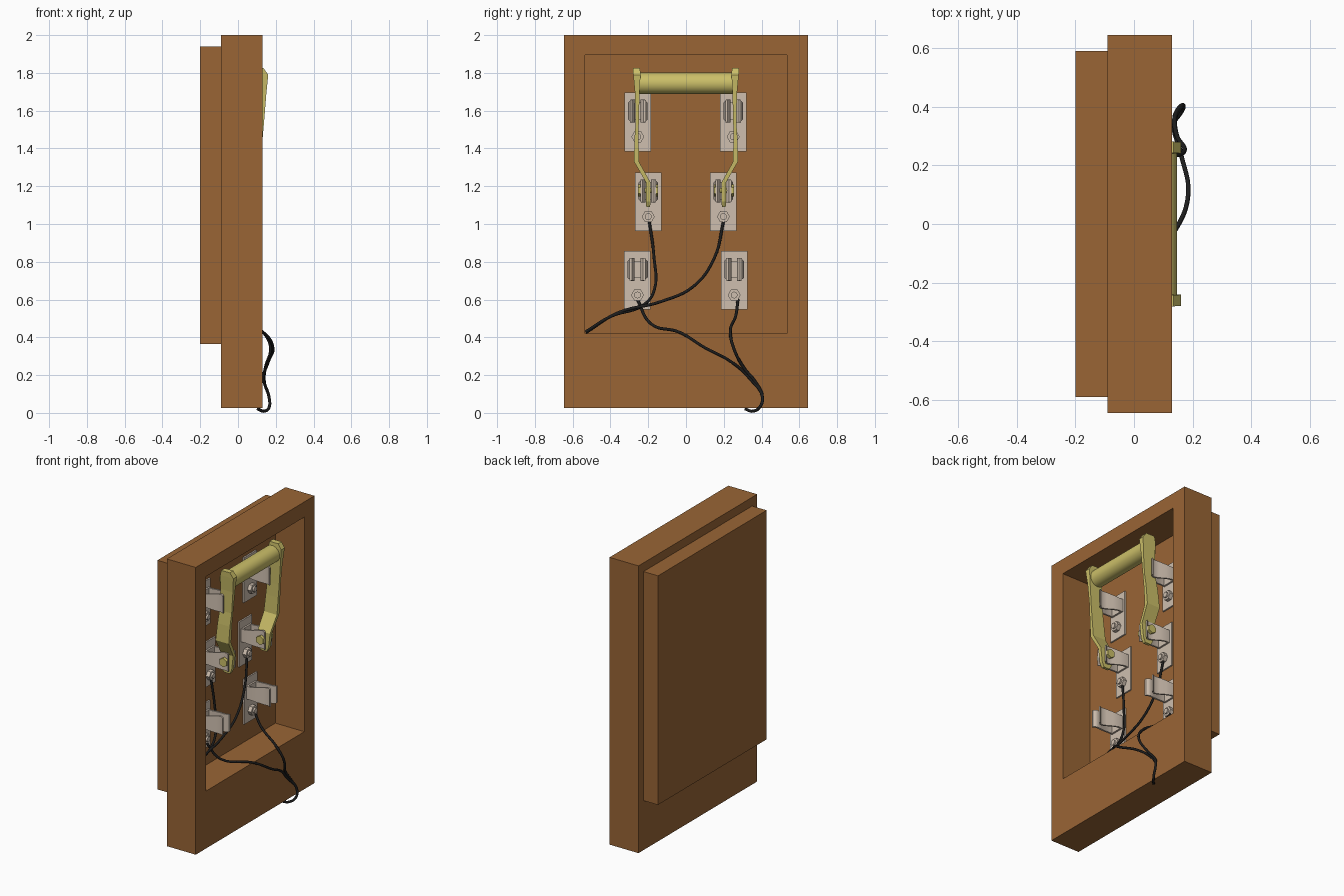
import bpy, bmesh, math
from mathutils import Vector, Matrix

if "Cube" in bpy.data.objects:
    bpy.data.objects.remove(bpy.data.objects["Cube"])


def material(name, rgb):
    m = bpy.data.materials.new(name)
    m.diffuse_color = (*rgb, 1)
    m.use_nodes = True
    m.node_tree.nodes["Principled BSDF"].inputs["Base Color"].default_value = m.diffuse_color
    return m


WOOD = material("wood", (0.32, 0.13, 0.036))
BRASS = material("brass", (0.60, 0.52, 0.14))
STEEL = material("plate_metal", (0.62, 0.52, 0.43))
BLACK = material("black_rubber", (0.012, 0.012, 0.012))


def finish(bm, name, mat, smooth=False):
    bmesh.ops.recalc_face_normals(bm, faces=bm.faces)
    me = bpy.data.meshes.new(name)
    bm.to_mesh(me)
    bm.free()
    me.materials.append(mat)
    ob = bpy.data.objects.new(name, me)
    bpy.context.collection.objects.link(ob)
    if smooth:
        bpy.ops.object.select_all(action='DESELECT')
        ob.select_set(True)
        bpy.context.view_layer.objects.active = ob
        bpy.ops.object.shade_smooth_by_angle(angle=math.radians(35))
    return ob


def box(name, mat, x, y, z):
    bm = bmesh.new()
    size = Vector((x[1] - x[0], y[1] - y[0], z[1] - z[0]))
    mid = Vector((sum(x), sum(y), sum(z))) / 2
    bmesh.ops.create_cube(bm, size=1, matrix=Matrix.Translation(mid) @ Matrix.Diagonal((*size, 1)))
    return finish(bm, name, mat)


def cylinder(name, mat, centre, radius, depth, axis, sides, smooth=False):
    bm = bmesh.new()
    rot = Matrix.Rotation(math.pi / 2, 4, 'Y' if axis == 'X' else 'X')
    bmesh.ops.create_cone(bm, cap_ends=True, segments=sides, radius1=radius, radius2=radius,
                          depth=depth, matrix=Matrix.Translation(centre) @ rot)
    return finish(bm, name, mat, smooth)


def loft(name, mat, rings, smooth=False):
    """Skin a row of four-cornered sections and cap both ends."""
    bm = bmesh.new()
    loops = [[bm.verts.new(p) for p in ring] for ring in rings]
    for a, b in zip(loops, loops[1:]):
        for i in range(4):
            j = (i + 1) % 4
            bm.faces.new((a[i], a[j], b[j], b[i]))
    bm.faces.new(loops[0])
    bm.faces.new(loops[-1])
    return finish(bm, name, mat, smooth)


FLOOR = -0.09

# wooden frame: outer rectangle with a through opening
bm = bmesh.new()
outer = [(-0.645, 0.025), (0.645, 0.025), (0.645, 2.0), (-0.645, 2.0)]
inner = [(-0.535, 0.42), (0.535, 0.42), (0.535, 1.895), (-0.535, 1.895)]
rings = [[bm.verts.new((x, *p)) for p in loop]
         for x, loop in ((FLOOR, outer), (0.13, outer), (0.13, inner), (FLOOR, inner))]
for k in range(4):
    a, b = rings[k], rings[(k + 1) % 4]
    for i in range(4):
        j = (i + 1) % 4
        bm.faces.new((a[i], a[j], b[j], b[i]))
finish(bm, "frame", WOOD)

# backing board closing the recess
box("backing_board", WOOD, (-0.2, FLOOR), (-0.59, 0.59), (0.365, 1.94))


# contact: plate, nut with stud, and two sprung jaws
def contact(label, y, z):
    box(label + "_plate", STEEL, (FLOOR - 0.004, FLOOR + 0.01), (y - 0.07, y + 0.07), (z - 0.155, z + 0.155))
    cylinder(label + "_nut", STEEL, (FLOOR + 0.022, y, z - 0.078), 0.034, 0.028, 'X', 6)
    cylinder(label + "_stud", STEEL, (FLOOR + 0.03, y, z - 0.078), 0.018, 0.035, 'X', 12, True)
    zc = z + 0.058
    box(label + "_foot", STEEL, (FLOOR + 0.008, FLOOR + 0.022), (y - 0.045, y + 0.045), (zc - 0.045, zc + 0.045))
    # sections: x, sideways offset, half height
    path = [(-0.08, 0.045, 0.045), (-0.05, 0.046, 0.044), (-0.01, 0.040, 0.050),
            (0.035, 0.028, 0.058), (0.065, 0.021, 0.061), (0.08, 0.025, 0.061), (0.092, 0.036, 0.059)]
    for side, s in (("left", -1), ("right", 1)):
        loft(f"{label}_{side}_jaw", STEEL,
             [[(x, y + s * (o - 0.006), zc - h), (x, y + s * (o + 0.006), zc - h),
               (x, y + s * (o + 0.006), zc + h), (x, y + s * (o - 0.006), zc + h)] for x, o, h in path], True)


for row, ys, z in (("upper", (-0.255, 0.25), 1.54), ("middle", (-0.20, 0.198), 1.117), ("lower", (-0.257, 0.255), 0.702)):
    for side, y in zip(("left", "right"), ys):
        contact(f"{row}_{side}_contact", y, z)

# lever blades; sections: z, y, rear x, front x, half thickness
blade = [(1.09, 0.2, 0.04, 0.085, 0.010), (1.12, 0.2, 0.022, 0.10, 0.012), (1.22, 0.2, 0.018, 0.112, 0.012),
         (1.33, 0.262, 0.022, 0.122, 0.013), (1.45, 0.262, 0.035, 0.13, 0.011), (1.54, 0.258, 0.046, 0.138, 0.008),
         (1.69, 0.258, 0.055, 0.15, 0.012), (1.79, 0.260, 0.06, 0.16, 0.019), (1.825, 0.262, 0.07, 0.135, 0.019)]
for side, s in (("left", -1), ("right", 1)):
    loft(side + "_lever_blade", BRASS,
         [[(a, s * (y - t), z), (b, s * (y - t), z), (b, s * (y + t), z), (a, s * (y + t), z)]
          for z, y, a, b, t in blade])
    # hinge bolt through the jaws
    cylinder(side + "_pivot_bolt", BRASS, (0.062, s * 0.2, 1.177), 0.014, 0.09, 'Y', 12, True)
    for end in (-1, 1):
        cylinder(side + "_bolt_head", BRASS, (0.062, s * 0.2 + end * 0.042, 1.177), 0.031, 0.022, 'Y', 6)

# grip bar between the blades
cylinder("handle", BRASS, (0.09, 0, 1.745), 0.057, 0.5, 'Y', 32, True)


# wires
def wire(name, pts):
    cu = bpy.data.curves.new(name, 'CURVE')
    cu.dimensions = '3D'
    cu.bevel_depth = 0.008
    cu.bevel_resolution = 2
    cu.resolution_u = 6
    cu.use_fill_caps = True
    sp = cu.splines.new('BEZIER')
    sp.bezier_points.add(len(pts) - 1)
    for bp, p in zip(sp.bezier_points, pts):
        bp.co = p
        bp.handle_left_type = bp.handle_right_type = 'AUTO'
    cu.materials.append(BLACK)
    bpy.context.collection.objects.link(bpy.data.objects.new(name, cu))


wire("middle_left_wire", [(-0.07, -0.195, 1.02), (-0.06, -0.17, 0.83), (-0.05, -0.168, 0.65), (-0.04, -0.22, 0.575),
                          (-0.03, -0.40, 0.51), (-0.045, -0.53, 0.43)])
wire("middle_right_wire", [(-0.07, 0.2, 1.02), (-0.055, 0.15, 0.82), (-0.04, 0.04, 0.67), (-0.03, -0.13, 0.59),
                           (-0.03, -0.36, 0.53), (-0.05, -0.53, 0.425)])
tail = [(0.165, 0.405, 0.08), (0.165, 0.39, 0.03), (0.14, 0.355, 0.009), (0.105, 0.315, 0.02)]
wire("lower_left_wire", [(-0.065, -0.257, 0.6), (0.0, -0.19, 0.475), (0.135, -0.03, 0.425), (0.185, 0.10, 0.345),
                         (0.16, 0.24, 0.27), (0.135, 0.34, 0.18)] + tail)
wire("lower_right_wire", [(-0.065, 0.275, 0.6), (-0.01, 0.265, 0.52), (0.13, 0.235, 0.43), (0.172, 0.25, 0.35),
                          (0.145, 0.305, 0.24), (0.14, 0.37, 0.16)] + tail)
